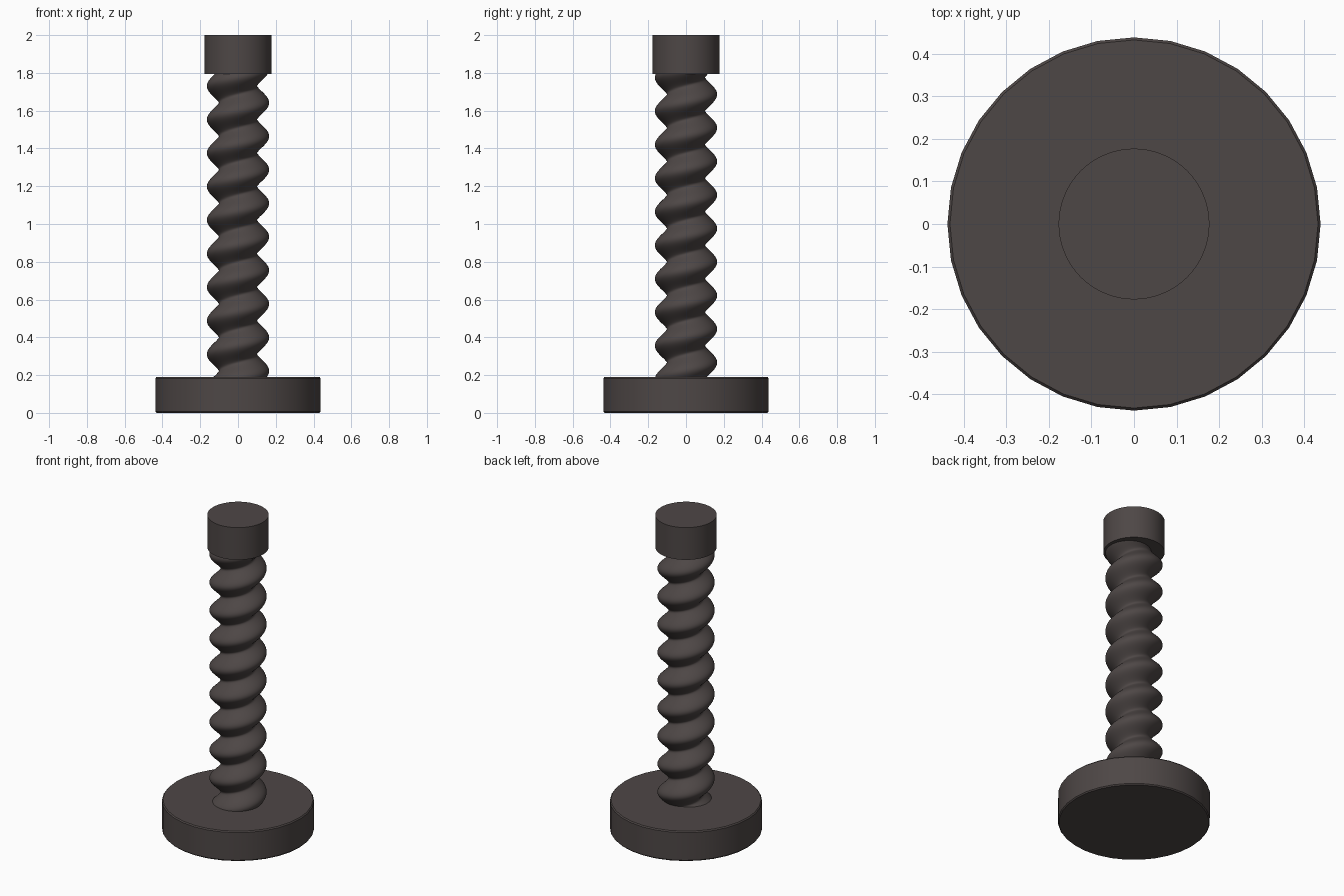
import bpy, bmesh, math

if "Cube" in bpy.data.objects:
    bpy.data.objects.remove(bpy.data.objects["Cube"])

mat = bpy.data.materials.new("dark_brown_grey")
mat.diffuse_color = (0.076, 0.063, 0.061, 1)
mat.use_nodes = True
mat.node_tree.nodes["Principled BSDF"].inputs["Base Color"].default_value = mat.diffuse_color


def finish(bm, name, angle=40):
    bmesh.ops.recalc_face_normals(bm, faces=bm.faces[:])
    me = bpy.data.meshes.new(name)
    bm.to_mesh(me)
    bm.free()
    ob = bpy.data.objects.new(name, me)
    bpy.context.collection.objects.link(ob)
    me.materials.append(mat)
    bpy.ops.object.select_all(action='DESELECT')
    bpy.context.view_layer.objects.active = ob
    ob.select_set(True)
    bpy.ops.object.shade_smooth_by_angle(angle=math.radians(angle))
    return ob


def stack(name, rings, sides, radius, angle=40):
    """Closed tube: rings are heights, radius(a, z, i) gives the section."""
    bm = bmesh.new()
    loops = []
    for i, z in enumerate(rings):
        loop = []
        for j in range(sides):
            a = 2 * math.pi * j / sides
            r = radius(a, z, i)
            loop.append(bm.verts.new((r * math.cos(a), r * math.sin(a), z)))
        loops.append(loop)
    for lo, hi in zip(loops, loops[1:]):
        for j in range(sides):
            k = (j + 1) % sides
            bm.faces.new((lo[j], lo[k], hi[k], hi[j]))
    bm.faces.new(loops[0][::-1])
    bm.faces.new(loops[-1])
    return finish(bm, name, angle)


# Head disc with a slightly eased rim
head_r = [0.432, 0.438, 0.438, 0.432]
stack("screw_head", [0, 0.007, 0.183, 0.19], 32, lambda a, z, i: head_r[i], 30)

# Plain end collar
stack("end_collar", [1.795, 2.0], 64, lambda a, z, i: 0.177)

# Single-start right-handed rounded thread
PITCH = 0.1775


def thread(a, z, i):
    u = (z - 0.222) / PITCH - a / (2 * math.pi)
    f = (0.5 + 0.5 * math.cos(2 * math.pi * u)) ** 0.72
    return 0.1 + 0.065 * f


n = 220
stack("threaded_shaft", [0.17 + 1.65 * i / n for i in range(n + 1)], 64, thread, 60)
